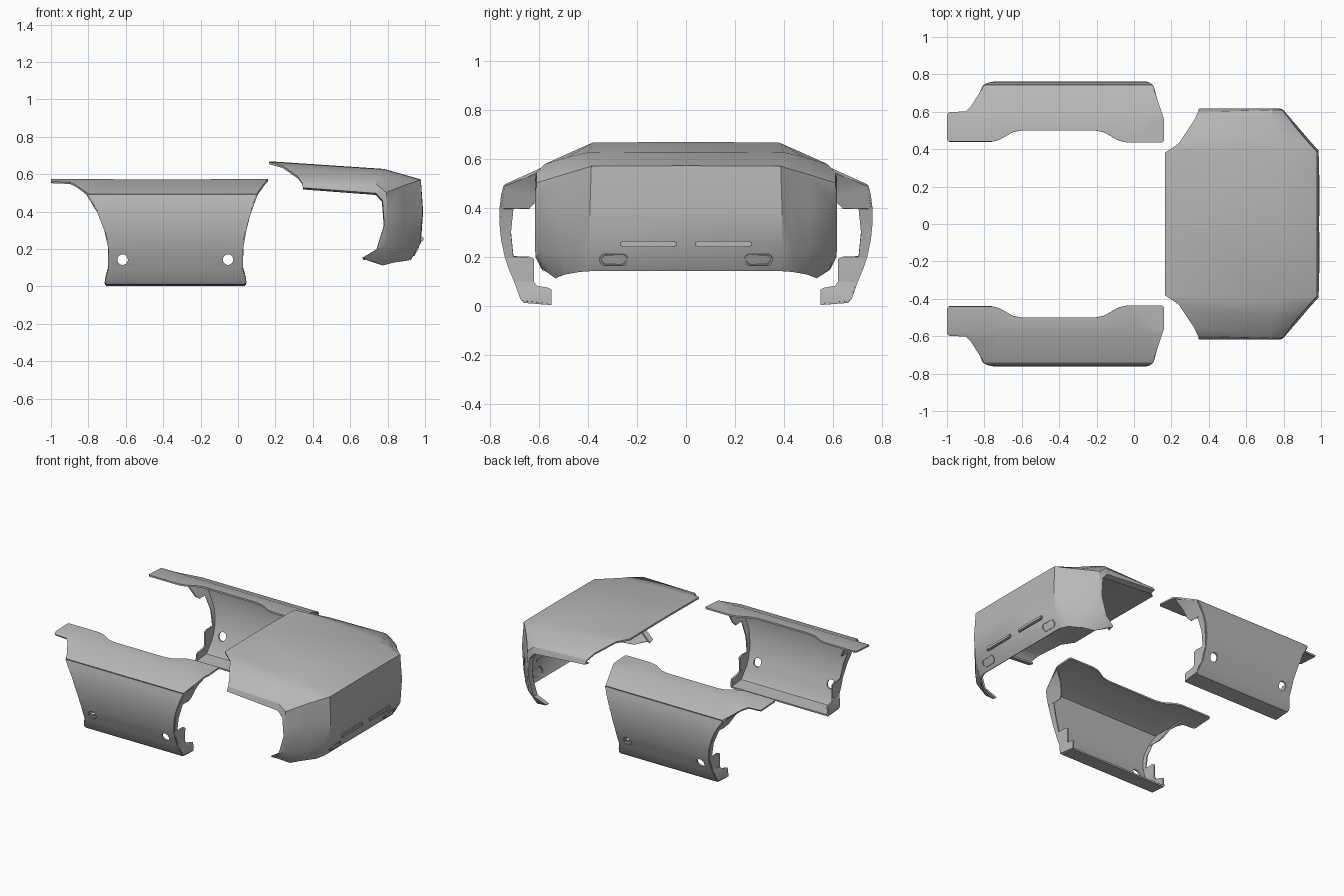
import bpy, bmesh, math
from mathutils import Vector

cube = bpy.data.objects.get("Cube")
if cube:
    bpy.data.objects.remove(cube)

grey = bpy.data.materials.new("panel grey")
grey.use_nodes = True
colour = (0.48, 0.48, 0.48, 1)
grey.diffuse_color = colour
grey.node_tree.nodes["Principled BSDF"].inputs["Base Color"].default_value = colour


def lerp(x, table):
    """Piecewise linear lookup in a list of (key, value) pairs."""
    if x <= table[0][0]:
        return table[0][1]
    for (a, u), (b, v) in zip(table, table[1:]):
        if x <= b:
            return u + (v - u) * (x - a) / (b - a)
    return table[-1][1]


def add_object(name, bm):
    mesh = bpy.data.meshes.new(name)
    bm.to_mesh(mesh)
    bm.free()
    mesh.materials.append(grey)
    obj = bpy.data.objects.new(name, mesh)
    bpy.context.collection.objects.link(obj)
    return obj


def finish(obj, shell=0.0, cutters=(), angle=28):
    """Mirror across the centre line, thicken, cut, then shade."""
    mirror = obj.modifiers.new("mirror", 'MIRROR')
    mirror.use_axis = (False, True, False)
    mirror.merge_threshold = 0.0005
    if shell:
        solid = obj.modifiers.new("shell", 'SOLIDIFY')
        solid.thickness = shell
        solid.offset = 0
    for cutter in cutters:
        cut = obj.modifiers.new("hole", 'BOOLEAN')
        cut.object = cutter
        cut.operation = 'DIFFERENCE'
        cut.solver = 'EXACT'
    bpy.ops.object.select_all(action='DESELECT')
    bpy.context.view_layer.objects.active = obj
    obj.select_set(True)
    bpy.ops.object.convert(target='MESH')
    bpy.ops.object.shade_smooth_by_angle(angle=math.radians(angle))


def grid(name, rows):
    """Skin a surface over equally long rows of points."""
    bm = bmesh.new()
    verts = [[bm.verts.new(p) for p in row] for row in rows]
    for a, b in zip(verts, verts[1:]):
        for i in range(len(a) - 1):
            bm.faces.new((a[i], a[i + 1], b[i + 1], b[i]))
    bmesh.ops.recalc_face_normals(bm, faces=bm.faces)
    return add_object(name, bm)


def sheet(name, outline, cuts, axis, place):
    """Flat outline, creased along the cuts and bent into place."""
    bm = bmesh.new()
    bm.faces.new([bm.verts.new((a, b, 0)) for a, b in outline])
    bmesh.ops.triangulate(bm, faces=bm.faces[:])
    normal = Vector((0, 0, 0))
    normal[axis] = 1
    for c in cuts:
        bmesh.ops.bisect_plane(bm, geom=bm.verts[:] + bm.edges[:] + bm.faces[:],
                               plane_co=normal * c, plane_no=normal)
    for v in bm.verts:
        v.co = place(v.co.x, v.co.y)
    return add_object(name, bm)


# Hood: ribs from the centre line out to the wheel arch, each back to front
ribs = [
    [(.165, 0, .663), (.78, 0, .622), (.973, 0, .568), (.984, 0, .4), (.972, 0, .235), (.92, 0, .145)],
    [(.165, .38, .66), (.78, .4, .62), (.973, .385, .566), (.982, .39, .4), (.97, .39, .235), (.92, .37, .145)],
    [(.24, .43, .638), (.76, .48, .602), (.93, .43, .552), (.94, .435, .4), (.935, .43, .23), (.9, .43, .14)],
    [(.32, .55, .582), (.73, .575, .573), (.87, .5, .532), (.885, .5, .4), (.88, .5, .22), (.83, .49, .13)],
    [(.343, .595, .55), (.74, .605, .54), (.79, .605, .5), (.795, .605, .4), (.79, .595, .22), (.77, .53, .115)],
    [(.347, .612, .53), (.74, .612, .5), (.775, .612, .46), (.785, .612, .33), (.745, .61, .2), (.67, .59, .15)],
]
ribs.append([(x, y - .035, z - .006) for x, y, z in ribs[-1]])
finish(grid("hood", ribs), shell=.012)

# Slot bars on the nose
bm = bmesh.new()
bmesh.ops.create_cube(bm, size=1)
for v in bm.verts:
    v.co = Vector((.977 + v.co.x * .028, .153 + v.co.y * .228, .252 + v.co.z * .026))
bmesh.ops.bevel(bm, geom=bm.edges[:], offset=.005, segments=2, affect='EDGES')
finish(add_object("nose_slot_bars", bm))

# Rounded lamp rims on the lower nose
rim = []
for i in range(24):
    a = math.tau * i / 24
    side = .033 if math.cos(a) > 0 else -.033
    across, up = side + .026 * math.cos(a), .027 * math.sin(a)
    rim.append(Vector((.948 + .48 * up, .295 + across, .19 + .88 * up)))
rows = []
out = Vector((.88, 0, -.48))
middle = Vector((.948, .295, .19))
for p in rim + rim[:1]:
    inward = (middle - p) * .18
    rows.append([p - out * .01, p + out * .009, p + inward + out * .009, p + inward - out * .01])
finish(grid("lamp_rims", rows))

# Curves of the front and rear ends of the side panels, by height
front_end = [(0, .035), (.03, .043), (.1, .022), (.22, .024), (.35, .05), (.45, .085), (.49, .1), (.57, .155)]
rear_end = [(0, -.705), (.03, -.71), (.1, -.69), (.2, -.69), (.3, -.71), (.4, -.75), (.49, -.805), (.57, -.89)]

# Side walls with turned in sills
profile = [(.74, .49), (.75, .45), (.756, .4), (.757, .34), (.75, .27), (.735, .2),
           (.718, .15), (.697, .1), (.672, .03), (.66, .016), (.55, .008)]
rows = []
for y, z in profile:
    a, b = lerp(z, rear_end), lerp(z, front_end)
    rows.append([(a + (b - a) * i / 4, y, z) for i in range(5)])
walls = grid("side_walls", rows)
holes = []
for x in (-.617, -.053):
    bpy.ops.mesh.primitive_cylinder_add(vertices=24, radius=.028, depth=2,
                                        location=(x, 0, .143), rotation=(math.pi / 2, 0, 0))
    bpy.context.object.hide_render = True
    holes.append(bpy.context.object)
finish(walls, shell=.011, cutters=holes)
for hole in holes:
    bpy.data.objects.remove(hole)

# Shoulder strips above the walls
strip = [(-1, .45), (-.99, .44), (-.76, .44), (-.72, .45), (-.65, .49), (-.6, .5), (-.21, .5),
         (-.16, .49), (-.08, .445), (-.03, .435), (.15, .435), (.16, .445), (.16, .56),
         (.1, .74), (-.8, .74), (-.87, .63), (-.9, .6), (-.99, .595), (-1, .585)]
slope = [(.43, .57), (.58, .562), (.74, .49)]
finish(sheet("shoulder_strips", strip, [.58], 1,
             lambda x, y: (x, y, lerp(y, slope))), shell=.011)

# End returns: gusset on top, narrow lip, stepped flap on the sill
lip = [(.74, .49), (.756, .4), (.757, .34), (.735, .2), (.697, .1), (.67, .02), (.55, .008),
       (.55, .065), (.565, .072), (.61, .08), (.62, .095), (.62, .19), (.64, .2), (.705, .2),
       (.715, .3), (.705, .4), (.64, .4), (.62, .42), (.58, .555)]
for name, end in (("front_returns", front_end), ("rear_returns", rear_end)):
    finish(sheet(name, lip, [.05, .1, .15, .2, .3, .4, .45, .49], 1,
                 lambda y, z, end=end: (lerp(z, end), y, z)), shell=.01)
